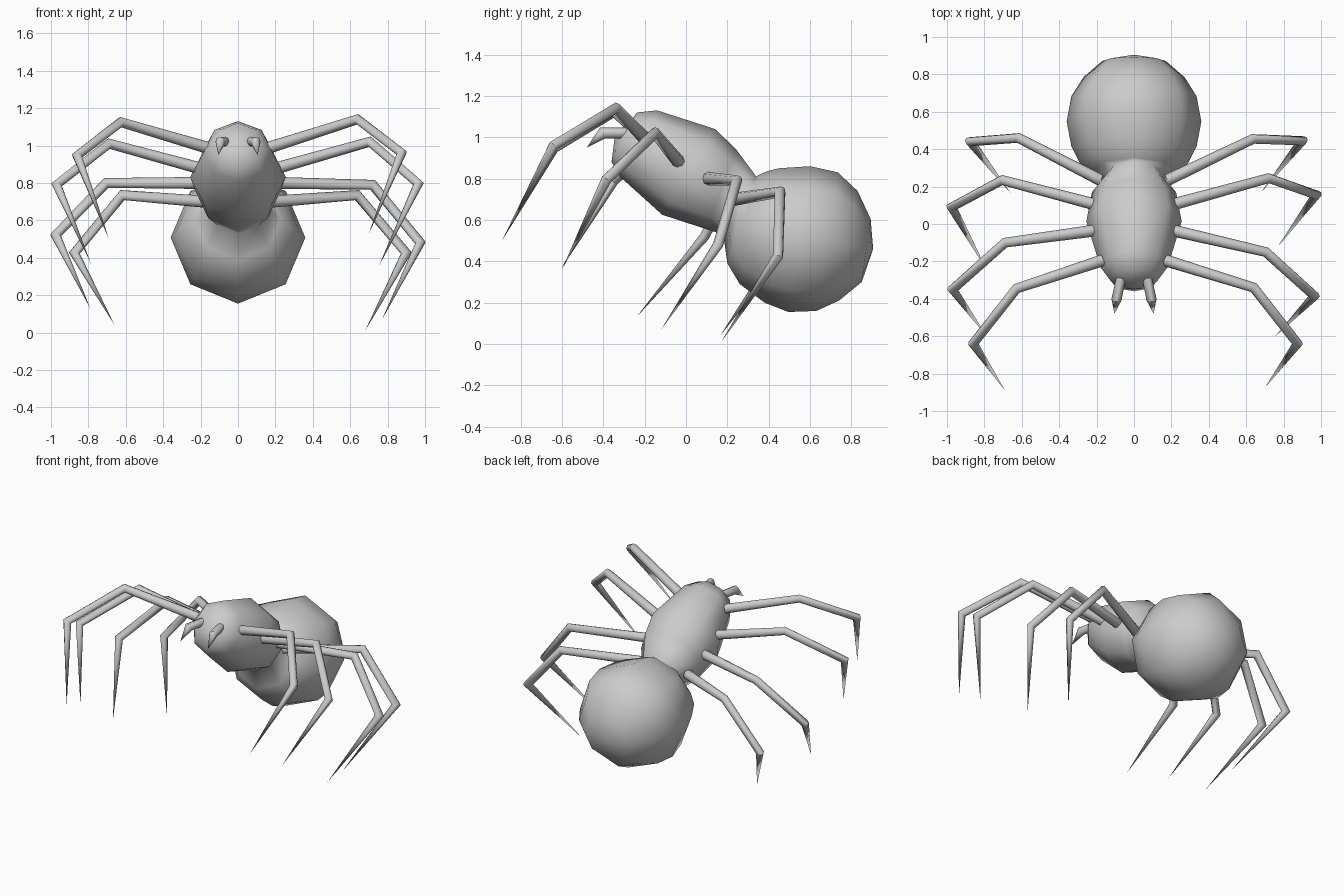
import bpy, bmesh, math
from mathutils import Vector

if "Cube" in bpy.data.objects:
    bpy.data.objects.remove(bpy.data.objects["Cube"])


def finish(bm, name, sharp=None):
    bmesh.ops.recalc_face_normals(bm, faces=bm.faces)
    me = bpy.data.meshes.new(name)
    bm.to_mesh(me)
    bm.free()
    ob = bpy.data.objects.new(name, me)
    bpy.context.collection.objects.link(ob)
    for p in me.polygons:
        p.use_smooth = True
    if sharp:
        bpy.ops.object.select_all(action='DESELECT')
        ob.select_set(True)
        bpy.context.view_layer.objects.active = ob
        bpy.ops.object.shade_smooth_by_angle(angle=math.radians(sharp))
    return ob


def skin(bm, rings):
    n = len(rings[0])
    for a, b in zip(rings, rings[1:]):
        for i in range(n):
            j = (i + 1) % n
            bm.faces.new((a[i], a[j], b[j], b[i]))


def fan(bm, ring, point):
    tip = bm.verts.new(point)
    for i in range(len(ring)):
        bm.faces.new((ring[i], ring[(i + 1) % len(ring)], tip))


def limb(name, pts, radii, sides=8):
    """Tapered tube with mitred joints, ending in a sharp point."""
    pts = [Vector(p) for p in pts]
    dirs = [(b - a).normalized() for a, b in zip(pts, pts[1:])]
    u = dirs[0].cross(Vector((0, 0, 1))).normalized()
    v = dirs[0].cross(u)
    offs = []
    for i in range(sides):
        a = 2 * math.pi * i / sides
        offs.append((u * math.cos(a) + v * math.sin(a)) * radii[0])
    bm = bmesh.new()
    rings = [[bm.verts.new(pts[0] + o) for o in offs]]
    for k in range(1, len(pts) - 1):
        d, n = dirs[k - 1], (dirs[k - 1] + dirs[k]).normalized()
        s = radii[k] / radii[k - 1]
        offs = [o * s - d * ((o * s).dot(n) / d.dot(n)) for o in offs]
        rings.append([bm.verts.new(pts[k] + o) for o in offs])
    skin(bm, rings)
    bm.faces.new(rings[0])
    fan(bm, rings[-1], pts[-1])
    return finish(bm, name, 50)


# body: eight-sided loft; each ring is top y, top z, bottom y, bottom z, half width
BODY = [
    (-.235, 1.12, -.36, .88, .13), (-.14, 1.13, -.32, .81, .18),
    (.14, 1.04, -.115, .625, .255), (.24, .945, .10, .555, .225),
    (.34, .81, .18, .53, .15), (.355, .82, .20, .39, .23),
    (.39, .835, .26, .29, .29), (.45, .85, .38, .20, .335),
    (.60, .86, .495, .155, .36), (.735, .83, .63, .16, .335),
    (.83, .74, .74, .21, .27), (.893, .605, .85, .30, .17),
]
bm = bmesh.new()
rings = []
for ty, tz, by, bz, w in BODY:
    mid = Vector((0, (ty + by) / 2, (tz + bz) / 2))
    up = Vector((0, (ty - by) / 2, (tz - bz) / 2))
    rings.append([bm.verts.new(mid + up * math.cos(i * math.pi / 4)
                               + Vector((w * math.sin(i * math.pi / 4), 0, 0)))
                  for i in range(8)])
skin(bm, rings)
fan(bm, rings[0], (0, -.345, 1.0))
fan(bm, rings[-1], (0, .905, .46))
finish(bm, "body")

# legs: hips are mirrored, the lower joints are posed separately per side
HIPS = [(.17, -.195, .99), (.21, -.035, .88), (.21, .105, .80), (.18, .235, .70)]
RIGHT = [
    [(.64, -.34, 1.14), (.875, -.64, .96), (.70, -.875, .53)],
    [(.705, -.15, 1.02), (.965, -.385, .795), (.755, -.60, .36)],
    [(.72, .245, .79), (.975, .155, .48), (.77, -.12, .07)],
    [(.637, .455, .735), (.90, .445, .425), (.68, .17, .01)],
]
LEFT = [
    [(-.628, -.345, 1.125), (-.86, -.64, .945), (-.69, -.89, .50)],
    [(-.69, -.10, 1.01), (-.97, -.35, .79), (-.787, -.60, .37)],
    [(-.705, .235, .80), (-.975, .09, .52), (-.79, -.24, .13)],
    [(-.618, .46, .735), (-.875, .44, .425), (-.66, .165, .04)],
]
for side, s, legs in (("right", 1, RIGHT), ("left", -1, LEFT)):
    for i, (hip, joints) in enumerate(zip(HIPS, legs)):
        limb(f"{side}_leg_{i + 1}", [(s * hip[0], hip[1], hip[2])] + joints,
             [.032, .026, .025])
    # fang
    limb(f"{side}_fang", [(s * .07, -.29, 1.02), (s * .094, -.405, 1.02),
                          (s * .105, -.48, .95)], [.026, .027])
